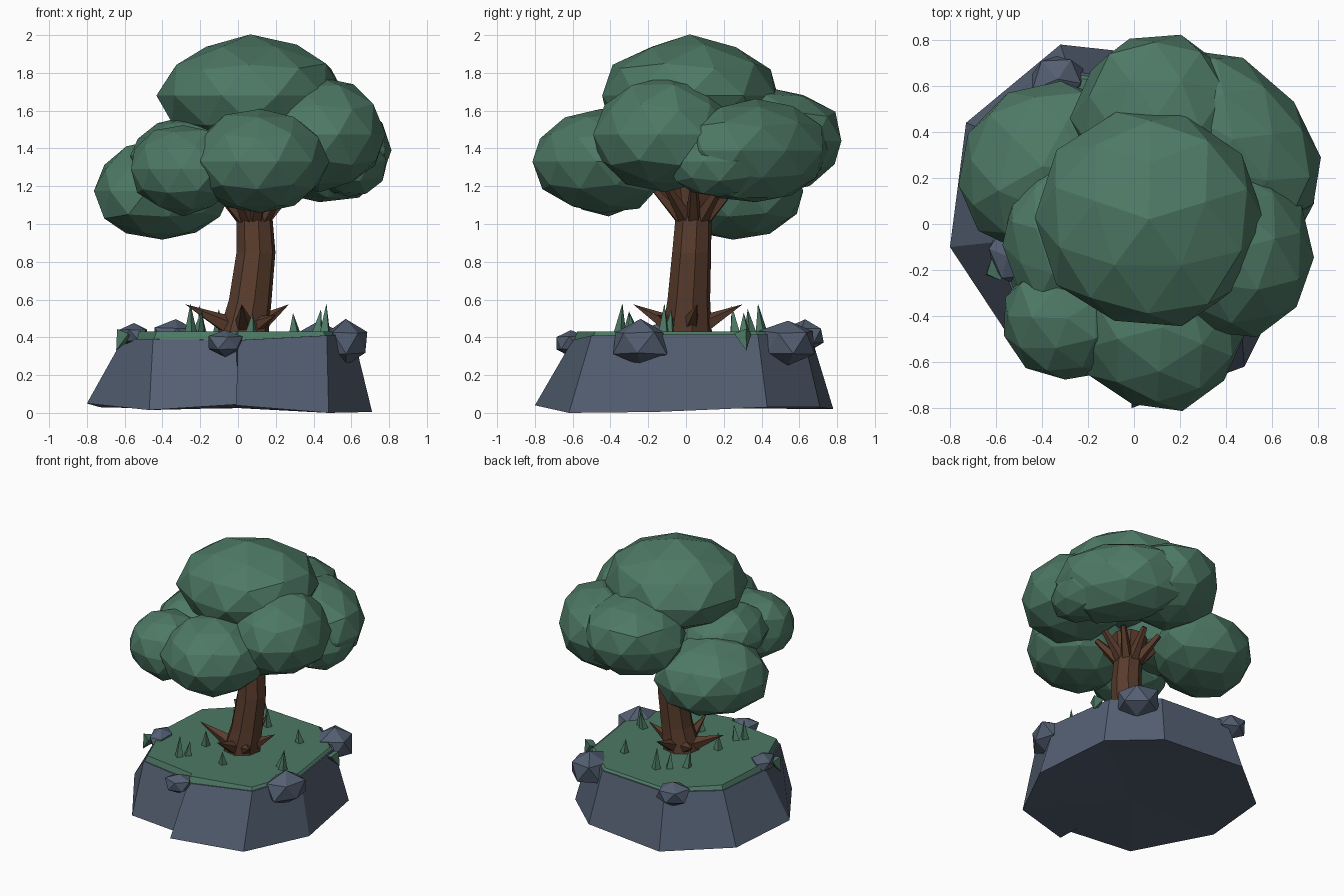
import bpy, bmesh, math, random
from mathutils import Vector

if "Cube" in bpy.data.objects:
    bpy.data.objects.remove(bpy.data.objects["Cube"])

random.seed(7)


def material(name, color):
    m = bpy.data.materials.new(name)
    m.diffuse_color = (*color, 1)
    m.use_nodes = True
    m.node_tree.nodes["Principled BSDF"].inputs["Base Color"].default_value = m.diffuse_color
    return m


LEAF = material("leaf_green", (0.075, 0.19, 0.13))
STONE = material("stone_grey", (0.088, 0.115, 0.168))
BARK = material("bark_brown", (0.1, 0.045, 0.025))


def finish(bm, name, mat):
    bmesh.ops.recalc_face_normals(bm, faces=bm.faces)
    me = bpy.data.meshes.new(name)
    bm.to_mesh(me)
    bm.free()
    me.materials.append(mat)
    ob = bpy.data.objects.new(name, me)
    bpy.context.collection.objects.link(ob)
    return ob


def blob(name, mat, center, radii, detail, jitter, yaw=0):
    """Faceted, slightly irregular ellipsoid, turned by yaw degrees."""
    bm = bmesh.new()
    bmesh.ops.create_icosphere(bm, subdivisions=detail, radius=1)
    turn, yaw = random.uniform(0, math.tau), math.radians(yaw)
    for v in bm.verts:
        k = 1 + random.uniform(-jitter, jitter)
        x = (v.co.x * math.cos(turn) - v.co.y * math.sin(turn)) * k * radii[0]
        y = (v.co.x * math.sin(turn) + v.co.y * math.cos(turn)) * k * radii[1]
        v.co = Vector(center) + Vector((x * math.cos(yaw) - y * math.sin(yaw),
                                        x * math.sin(yaw) + y * math.cos(yaw),
                                        v.co.z * k * radii[2]))
    return finish(bm, name, mat)


def loft(name, mat, rings):
    """Skin a list of equal-length point rings and cap both ends."""
    bm = bmesh.new()
    rows = [[bm.verts.new(p) for p in ring] for ring in rings]
    n = len(rows[0])
    for a, b in zip(rows, rows[1:]):
        for i in range(n):
            j = (i + 1) % n
            bm.faces.new((a[i], a[j], b[j], b[i]))
    for row in (rows[0], rows[-1]):
        mid = sum((v.co for v in row), Vector()) / n
        c = bm.verts.new(mid)
        for i in range(n):
            bm.faces.new((row[i], row[(i + 1) % n], c))
    return finish(bm, name, mat)


def spike(name, mat, start, tip, radius, sides, end=0):
    """Tapered cone between two points."""
    start, tip = Vector(start), Vector(tip)
    axis = tip - start
    bm = bmesh.new()
    bmesh.ops.create_cone(bm, cap_ends=True, segments=sides, radius1=radius,
                          radius2=end, depth=axis.length)
    rot = axis.to_track_quat('Z', 'Y')
    for v in bm.verts:
        v.co = rot @ v.co + (start + tip) / 2
    return finish(bm, name, mat)


# Rock island: bottom and top outlines, with a small step in the front face
bottom = [(-.8, -.1, .05), (-.47, -.6, .015), (0, -.7, .045), (-.01, -.8, .04),
          (.48, -.62, 0), (.71, -.16, .005), (.63, .43, .03), (.32, .71, .03),
          (-.32, .78, .02), (-.73, .44, .03)]
top = [(-.61, -.08, .39), (-.45, -.49, .39), (-.01, -.56, .385), (0, -.6, .385),
       (.47, -.5, .41), (.61, -.12, .415), (.54, .38, .415), (.27, .62, .415),
       (-.28, .66, .415), (-.58, .38, .4)]
loft("rock_island", STONE, [bottom, top])

# Grass cap on the island, sunk into the rock at its edge
lip = [(x * .99, y * .99, z - .005) for x, y, z in top]
cap = [(x * .96, y * .96, .43) for x, y, z in top]
loft("grass_cap", LEAF, [lip, cap])

# Grass tongues hanging over the rim
for i, (x, y, dx, dy) in enumerate([(-.6, -.2, -.045, -.02), (.585, .3, .045, .02)]):
    spike(f"grass_tongue_{i + 1}", LEAF, (x, y, .42), (x + dx, y + dy, .33), .05, 4)

# Boulders around the rim
for i, (c, r, yaw) in enumerate([
        ((.57, -.24, .37), (.13, .17, .13), -20),
        ((.43, .54, .37), (.15, .16, .13), 40),
        ((-.33, .63, .41), (.13, .12, .09), 20),
        ((-.07, -.61, .37), (.10, .09, .075), 0),
        ((-.55, -.14, .41), (.08, .13, .065), 20)]):
    blob(f"boulder_{i + 1}", STONE, c, r, 1, .12, yaw)

# Grass blades in small tufts
for i, (x, y, h) in enumerate([
        (-.25, -.35, .15), (-.21, -.3, .11), (.07, -.28, .1), (.46, -.12, .15),
        (.42, -.09, .12), (.3, .31, .1), (-.03, .4, .15), (-.1, .34, .12),
        (-.19, .26, .14), (-.2, -.1, .12)]):
    spike(f"grass_blade_{i + 1}", LEAF, (x, y, .42),
          (x + random.uniform(-.02, .02), y + random.uniform(-.02, .02), .43 + h),
          .034, 4)

# Curved trunk
trunk = []
for x, y, z, r in [(.03, .005, .42, .135), (.065, .015, .6, .115),
                   (.095, .03, .85, .105), (.087, .04, 1.04, .097),
                   (.08, .04, 1.22, .13)]:
    trunk.append([(x + r * math.cos(math.tau * k / 8 + .2),
                   y + r * math.sin(math.tau * k / 8 + .2), z) for k in range(8)])
loft("trunk", BARK, trunk)

# Pointed roots turning up out of the ground
for i, (x, y, z) in enumerate([(-.28, -.06, .575), (.27, .06, .575),
                               (.02, -.28, .575), (.04, .3, .575),
                               (-.17, .17, .53), (.2, -.15, .52)]):
    spike(f"root_{i + 1}", BARK, (.03 + x * .2, y * .2, .45), (x, y, z), .06, 5)

# Short branches fanning out under the leaves
for i in range(9):
    a = math.tau * i / 9
    c, s = math.cos(a), math.sin(a)
    spike(f"branch_{i + 1}", BARK, (.085 + .05 * c, .04 + .05 * s, 1.02),
          (.08 + .22 * c, .04 + .22 * s, 1.2), .045, 5, .02)

# Leaf clumps: centre, radii, yaw
clumps = {
    "top": ((.065, .02, 1.68), (.48, .48, .31), 0),
    "front": ((.12, -.45, 1.33), (.36, .37, .28), 0),
    "right": ((.43, -.11, 1.475), (.34, .38, .295), 20),
    "back_right": ((.43, .37, 1.39), (.3, .46, .28), 45),
    "right_low": ((.59, .18, 1.33), (.2, .28, .19), 0),
    "back": ((.1, .47, 1.44), (.36, .36, .28), 0),
    "left": ((-.4, .25, 1.175), (.35, .4, .265), -45),
    "front_left": ((-.29, -.41, 1.29), (.29, .27, .24), 0),
    "left_upper": ((-.28, -.06, 1.36), (.28, .34, .2), 0),
}
for name, (c, r, yaw) in clumps.items():
    blob(f"leaf_clump_{name}", LEAF, c, [q * 1.01 for q in r], 2, .045, yaw)
